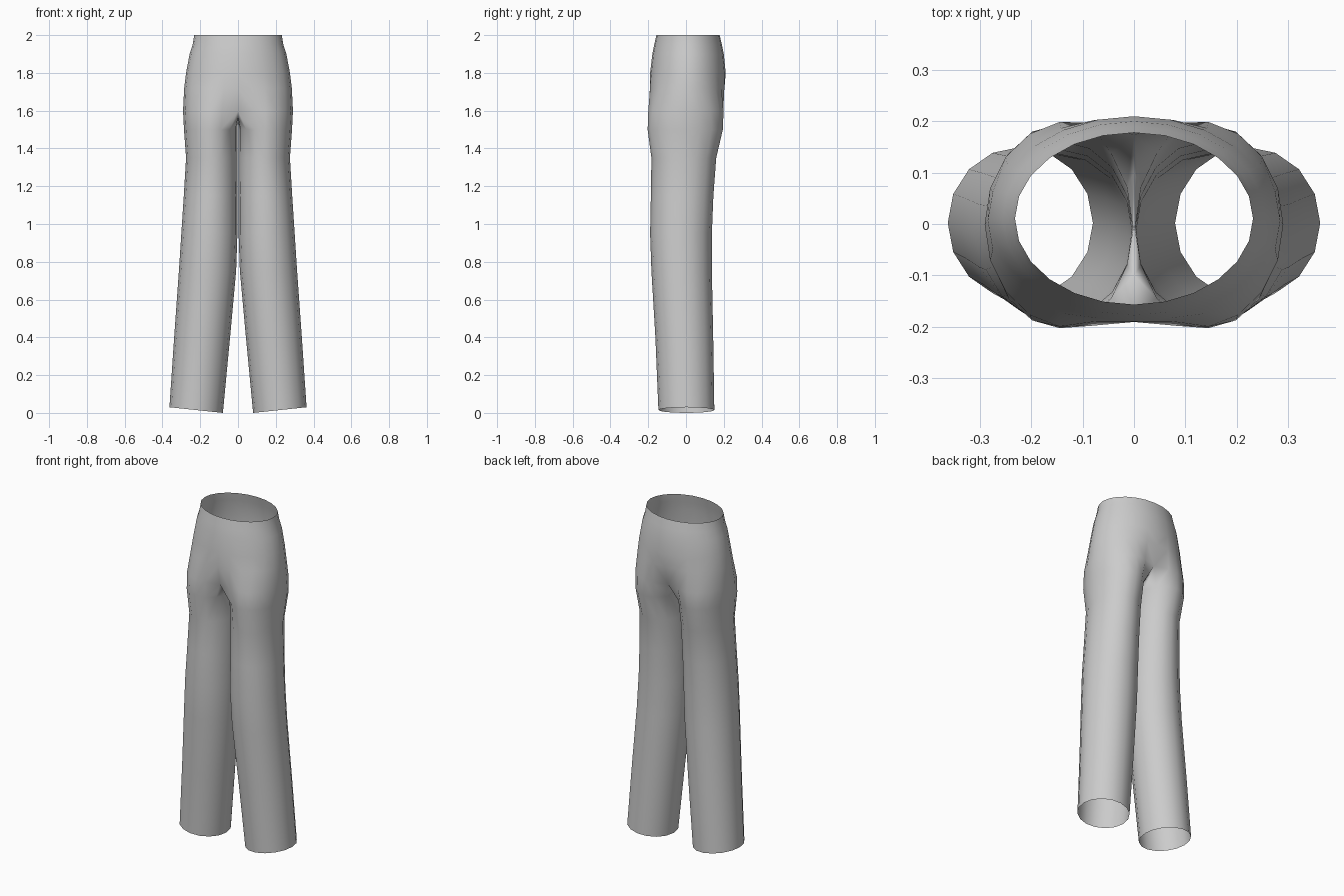
import bpy, bmesh, math

if "Cube" in bpy.data.objects:
    bpy.data.objects.remove(bpy.data.objects["Cube"])

fabric = bpy.data.materials.new("light grey fabric")
fabric.diffuse_color = (0.6, 0.6, 0.6, 1)
fabric.use_nodes = True
fabric.node_tree.nodes["Principled BSDF"].inputs["Base Color"].default_value = fabric.diffuse_color

OUTER, INNER = 12, 3   # outer segments, points on the inside of the leg

# z, half width, front y, back y, blend from one oval to two leg tubes
torso = [
    (2.00, 0.232, -0.157, 0.178, 0.0),
    (1.95, 0.240, -0.168, 0.190, 0.0),
    (1.90, 0.256, -0.178, 0.200, 0.0),
    (1.80, 0.275, -0.190, 0.210, 0.0),
    (1.72, 0.285, -0.198, 0.211, 0.12),
    (1.60, 0.291, -0.211, 0.210, 0.6),
]
# z, inner x, outer x, front y, back y
leg = [
    (1.50, 0.003, 0.286, -0.203, 0.195),
    (1.35, 0.003, 0.275, -0.183, 0.160),
    (1.15, 0.003, 0.287, -0.186, 0.145),
    (0.95, 0.003, 0.300, -0.190, 0.137),
    (0.75, 0.010, 0.313, -0.183, 0.137),
    (0.40, 0.042, 0.338, -0.162, 0.144),
    (0.00, 0.080, 0.363, -0.146, 0.150),
]


def oval(x0, x1, y0, y1, degrees):
    a = math.radians(degrees)
    return ((x0 + x1) / 2 + (x1 - x0) / 2 * math.cos(a),
            (y0 + y1) / 2 + (y1 - y0) / 2 * math.sin(a))


bm = bmesh.new()

# Hip and waist half rings, running from centre front to centre back
half_rings = []
for z, w, y0, y1, blend in torso:
    ring = []
    for k in range(OUTER + 1):
        ex, ey = oval(-w, w, y0, y1, -90 + 15 * k)
        lx, ly = oval(0, w, y0, y1, -135 + 22.5 * k)
        x = 0 if k in (0, OUTER) else ex + (lx - ex) * blend
        ring.append(bm.verts.new((x, ey + (ly - ey) * blend, z)))
    half_rings.append(ring)
for a, b in zip(half_rings, half_rings[1:]):
    for k in range(OUTER):
        bm.faces.new((a[k], b[k], b[k + 1], a[k + 1]))

# Crotch seam closes the lowest hip ring into a leg ring
crotch = [bm.verts.new((0, y, z))
          for y, z in ((0.10, 1.565), (0.0, 1.55), (-0.10, 1.565))]
upper = half_rings[-1] + crotch

# Leg tube with a slanted hem
count = OUTER + 1 + INNER
for z, x0, x1, y0, y1 in leg:
    ring = []
    for k in range(count):
        x, y = oval(x0, x1, y0, y1, -135 + 22.5 * k)
        rise = 0.03 * (x - x0) / (x1 - x0) if z == 0 else 0
        ring.append(bm.verts.new((x, y, z + rise)))
    for k in range(count):
        n = (k + 1) % count
        bm.faces.new((upper[k], ring[k], ring[n], upper[n]))
    upper = ring

mesh = bpy.data.meshes.new("trousers")
bm.to_mesh(mesh)
bm.free()
mesh.materials.append(fabric)
trousers = bpy.data.objects.new("trousers", mesh)
bpy.context.collection.objects.link(trousers)

# Mirror the half across the centre seam
mirror = trousers.modifiers.new("mirror", "MIRROR")
mirror.use_clip = True
mirror.merge_threshold = 0.001

bpy.context.view_layer.objects.active = trousers
trousers.select_set(True)
bpy.ops.object.shade_smooth()
